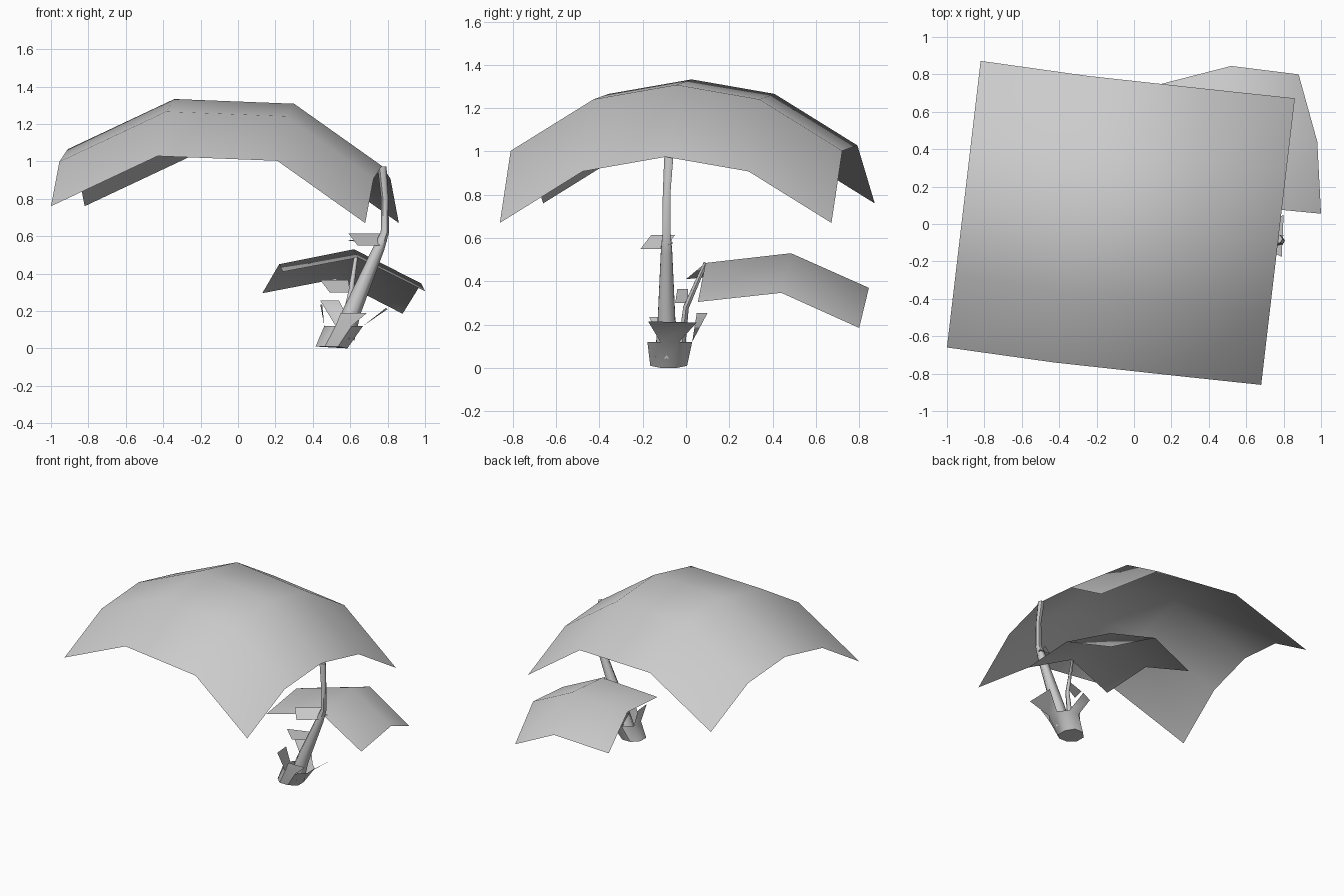
import bpy, bmesh, math
from mathutils import Vector

if "Cube" in bpy.data.objects:
    bpy.data.objects.remove(bpy.data.objects["Cube"])

grey = bpy.data.materials.new("pale_grey")
grey.diffuse_color = (0.6, 0.6, 0.6, 1)
grey.use_nodes = True
grey.node_tree.nodes["Principled BSDF"].inputs["Base Color"].default_value = grey.diffuse_color


def make(name, verts, faces, angle=60, fix=False):
    me = bpy.data.meshes.new(name)
    me.from_pydata([tuple(v) for v in verts], [], faces)
    if fix:
        bm = bmesh.new()
        bm.from_mesh(me)
        bmesh.ops.recalc_face_normals(bm, faces=bm.faces)
        bm.to_mesh(me)
        bm.free()
    me.materials.append(grey)
    ob = bpy.data.objects.new(name, me)
    bpy.context.collection.objects.link(ob)
    bpy.ops.object.select_all(action='DESELECT')
    ob.select_set(True)
    bpy.context.view_layer.objects.active = ob
    bpy.ops.object.shade_smooth_by_angle(angle=math.radians(angle))
    return ob


def sheet(name, rows):
    """Leaf sheet: rows run along y, points in a row along x."""
    n = len(rows[0])
    faces = [(r * n + c, r * n + c + 1, (r + 1) * n + c + 1, (r + 1) * n + c)
             for r in range(len(rows) - 1) for c in range(n - 1)]
    return make(name, [p for row in rows for p in row], faces)


def stalk(name, path, sides=6):
    """Tapered tube through (x, y, z, radius) points."""
    pts = [Vector(p[:3]) for p in path]
    verts, faces = [], []
    for i, p in enumerate(pts):
        d = (pts[min(i + 1, len(pts) - 1)] - pts[max(i - 1, 0)]).normalized()
        side = Vector((0, 1, 0)).cross(d).normalized()
        other = d.cross(side)
        for k in range(sides):
            a = 2 * math.pi * k / sides
            verts.append(p + path[i][3] * (math.cos(a) * side + math.sin(a) * other))
    for i in range(len(pts) - 1):
        for k in range(sides):
            j = (k + 1) % sides
            faces.append((i * sides + k, i * sides + j, (i + 1) * sides + j, (i + 1) * sides + k))
    faces.append(tuple(range((len(pts) - 1) * sides, len(pts) * sides)))
    return make(name, verts, faces, fix=True)


# Large leaf: one arched cross-section swept back over an arched path
arch = [(-1.0, -0.66, 0.76), (-0.43, -0.74, 1.028), (0.21, -0.81, 1.003), (0.68, -0.86, 0.67)]
lift = [0, 0.238, 0.305, 0.238, 0]
sheet("large_leaf", [[(x + 0.045 * i, y + 0.383 * i, z + h) for x, y, z in arch]
                     for i, h in enumerate(lift)])

# Small leaf
sheet("small_leaf", [
    [(0.24, 0.0, 0.41), (0.64, 0.09, 0.485), (1.0, 0.055, 0.305)],
    [(0.22, 0.39, 0.45), (0.62, 0.485, 0.53), (0.98, 0.44, 0.347)],
    [(0.13, 0.745, 0.295), (0.52, 0.845, 0.37), (0.88, 0.80, 0.185)]])

# Stalks
stalk("main_stalk", [(0.565, -0.09, 0.06, 0.06), (0.61, -0.09, 0.2, 0.048),
                     (0.755, -0.09, 0.54, 0.03), (0.785, -0.09, 0.62, 0.022),
                     (0.785, -0.09, 0.8, 0.02), (0.77, -0.08, 0.97, 0.024)])
stalk("small_stalk", [(0.56, -0.02, 0.1, 0.02), (0.6, 0.0, 0.28, 0.015), (0.63, 0.09, 0.485, 0.01)])

# Little leaflets on the stalks
sheet("upper_leaflet", [
    [(0.64, -0.21, 0.55), (0.78, -0.10, 0.55)],
    [(0.59, -0.16, 0.615), (0.76, -0.05, 0.615)]])
sheet("upper_side_leaflet", [
    [(0.59, -0.12, 0.575), (0.78, -0.11, 0.56)],
    [(0.6, -0.06, 0.58), (0.80, -0.06, 0.575)]])
sheet("lower_leaflet", [
    [(0.49, -0.05, 0.30), (0.60, 0.01, 0.30)],
    [(0.44, -0.04, 0.365), (0.59, 0.01, 0.365)]])

# Octagonal bulb with four flared bracts
verts = []
for cx, cy, z, r in [(0.5, -0.08, 0.01, 0.092), (0.565, -0.075, 0.12, 0.112)]:
    for k in range(8):
        a = math.radians(-22.5 + 45 * k)
        verts.append((cx + r * math.cos(a), cy + r * math.sin(a), z - (0.01 if z < 0.1 and k < 2 else 0)))
faces = [(k, (k + 1) % 8, 8 + (k + 1) % 8, 8 + k) for k in range(8)]
faces.append(tuple(reversed(range(8))))
bracts = {0: [(0.80, 0.05, 0.21), (0.79, -0.175, 0.215)],
          2: [(0.44, 0.05, 0.255), (0.54, 0.10, 0.255)],
          4: [(0.45, -0.17, 0.235), (0.44, -0.05, 0.235)],
          6: [(0.69, -0.18, 0.19), (0.55, -0.18, 0.19)]}
for k, tips in bracts.items():
    i = len(verts)
    verts += tips
    faces.append((8 + k, 9 + k, i, i + 1))
make("bulb_with_bracts", verts, faces, angle=45)
